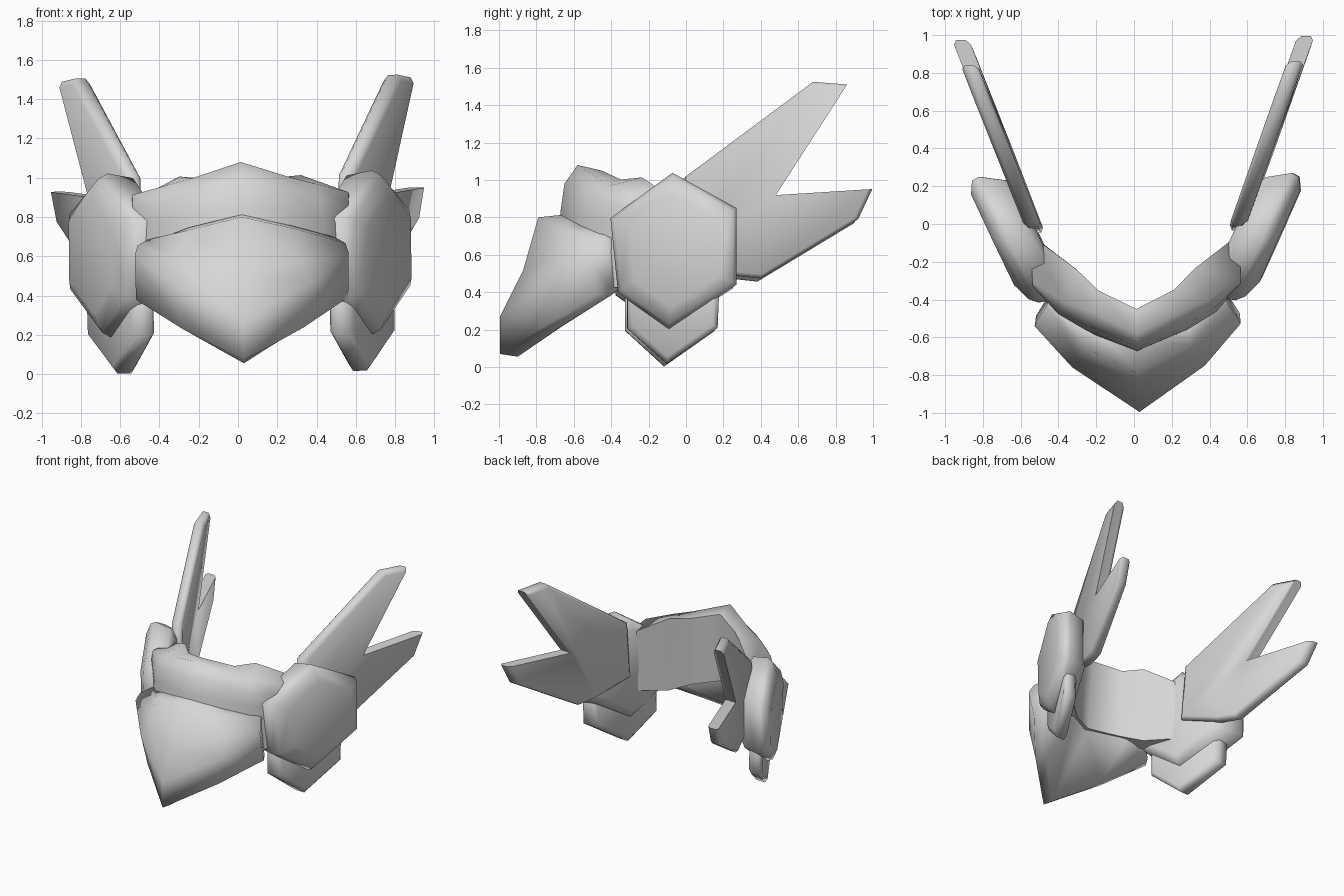
import bpy
import bmesh
import math
from mathutils import Matrix, Vector

cube = bpy.data.objects.get("Cube")
if cube:
    bpy.data.objects.remove(cube, do_unlink=True)

# One plain grey finish for the whole piece
grey = bpy.data.materials.new("plain_grey")
grey.use_nodes = True
colour = (0.68, 0.68, 0.68, 1)
grey.diffuse_color = colour
grey.node_tree.nodes["Principled BSDF"].inputs["Base Color"].default_value = colour

# The whole piece sits with a very slight roll and yaw
lean = Matrix.Translation((0.02, 0, 0)) @ Matrix.Rotation(0.012, 4, "Z") @ Matrix.Rotation(-0.012, 4, "Y")


def loft(name, rings):
    """Skin a closed solid through a row of rings and cap both ends."""
    bm = bmesh.new()
    loops = [[bm.verts.new(lean @ Vector(point)) for point in ring] for ring in rings]
    count = len(loops[0])
    for first, second in zip(loops, loops[1:]):
        for i in range(count):
            j = (i + 1) % count
            bm.faces.new((first[i], first[j], second[j], second[i]))
    bm.faces.new(loops[0])
    bm.faces.new(loops[-1])
    bmesh.ops.recalc_face_normals(bm, faces=bm.faces)
    mesh = bpy.data.meshes.new(name)
    bm.to_mesh(mesh)
    bm.free()
    mesh.materials.append(grey)
    part = bpy.data.objects.new(name, mesh)
    bpy.context.collection.objects.link(part)
    bpy.ops.object.select_all(action="DESELECT")
    part.select_set(True)
    bpy.context.view_layer.objects.active = part
    bpy.ops.object.shade_smooth_by_angle(angle=math.radians(80))


def flip(ring):
    return [(-x, y, z) for x, y, z in ring]


def symmetric_loft(name, half):
    """Loft across the body from rings that run from the centre to the left."""
    loft(name, [flip(ring) for ring in reversed(half[1:])] + half)


def plate_pair(name, outline, x_at_zero, slope, layers):
    """Slanted plates on both sides; layers are (sideways offset, outline scale)."""
    mid_y = sum(y for y, z in outline) / len(outline)
    mid_z = sum(z for y, z in outline) / len(outline)
    rings = []
    for offset, scale in layers:
        ring = []
        for y, z in outline:
            y = mid_y + (y - mid_y) * scale
            z = mid_z + (z - mid_z) * scale
            ring.append((x_at_zero + slope * y + offset, y, z))
        rings.append(ring)
    loft("left_" + name, rings)
    loft("right_" + name, [flip(ring) for ring in rings])


# Curved brow band: inner top, outer top, down the outside, inner bottom
symmetric_loft("brow_band", [
    [(0, -.45, 1.05), (0, -.58, 1.08), (0, -.65, .98),
     (0, -.67, .84), (0, -.70, .5), (0, -.5, .5)],
    [(.2, -.35, 1.0), (.25, -.46, 1.0), (.26, -.53, .93),
     (.27, -.56, .82), (.27, -.56, .45), (.2, -.38, .46)],
    [(.31, -.24, 1.01), (.38, -.41, .965), (.4, -.46, .88),
     (.42, -.47, .78), (.42, -.46, .42), (.33, -.26, .42)],
    [(.56, -.05, .88), (.55, -.3, .92), (.55, -.32, .85),
     (.55, -.32, .75), (.55, -.3, .42), (.56, -.05, .44)],
])

# Pointed face guard: top back, brow, hollow, rim, lower lip, underside
symmetric_loft("face_guard", [
    [(0, -.6, .82), (0, -.79, .8), (0, -.87, .52), (0, -.995, .27),
     (0, -.995, .07), (0, -.9, .055), (0, -.52, .48)],
    [(.26, -.5, .76), (.28, -.65, .735), (.31, -.7, .57), (.35, -.755, .46),
     (.31, -.73, .235), (.27, -.66, .22), (.25, -.36, .44)],
    [(.47, -.39, .68), (.48, -.43, .69), (.53, -.5, .66), (.545, -.535, .61),
     (.54, -.48, .385), (.49, -.4, .385), (.44, -.35, .42)],
])

# Six-sided cheek plates with a rounded rim
cheek_outline = [(-.41, .79), (-.08, 1.03), (.26, .84), (.26, .43), (-.1, .195), (-.37, .39)]
plate_pair("cheek_plate", cheek_outline, .64, .46,
           [(-.1, .78), (-.06, .94), (.07, 1), (.115, .94), (.155, .72)])

# Small plates hanging below the cheeks
lower_outline = [(-.32, .45), (-.32, .2), (-.11, .01), (.16, .2), (.17, .45), (-.07, .6)]
plate_pair("lower_plate", lower_outline, .655, .5,
           [(-.06, .88), (-.035, 1), (.035, 1), (.06, .88)])

# Two-pronged fins sweeping up and back
fin_outline = [(-.01, 1.01), (.67, 1.515), (.85, 1.5), (.47, .91), (.985, .94),
               (.91, .78), (.39, .465), (.25, .48), (-.04, .57)]
plate_pair("fin", fin_outline, .545, .375,
           [(-.045, .95), (-.025, 1), (.025, 1), (.045, .95)])
